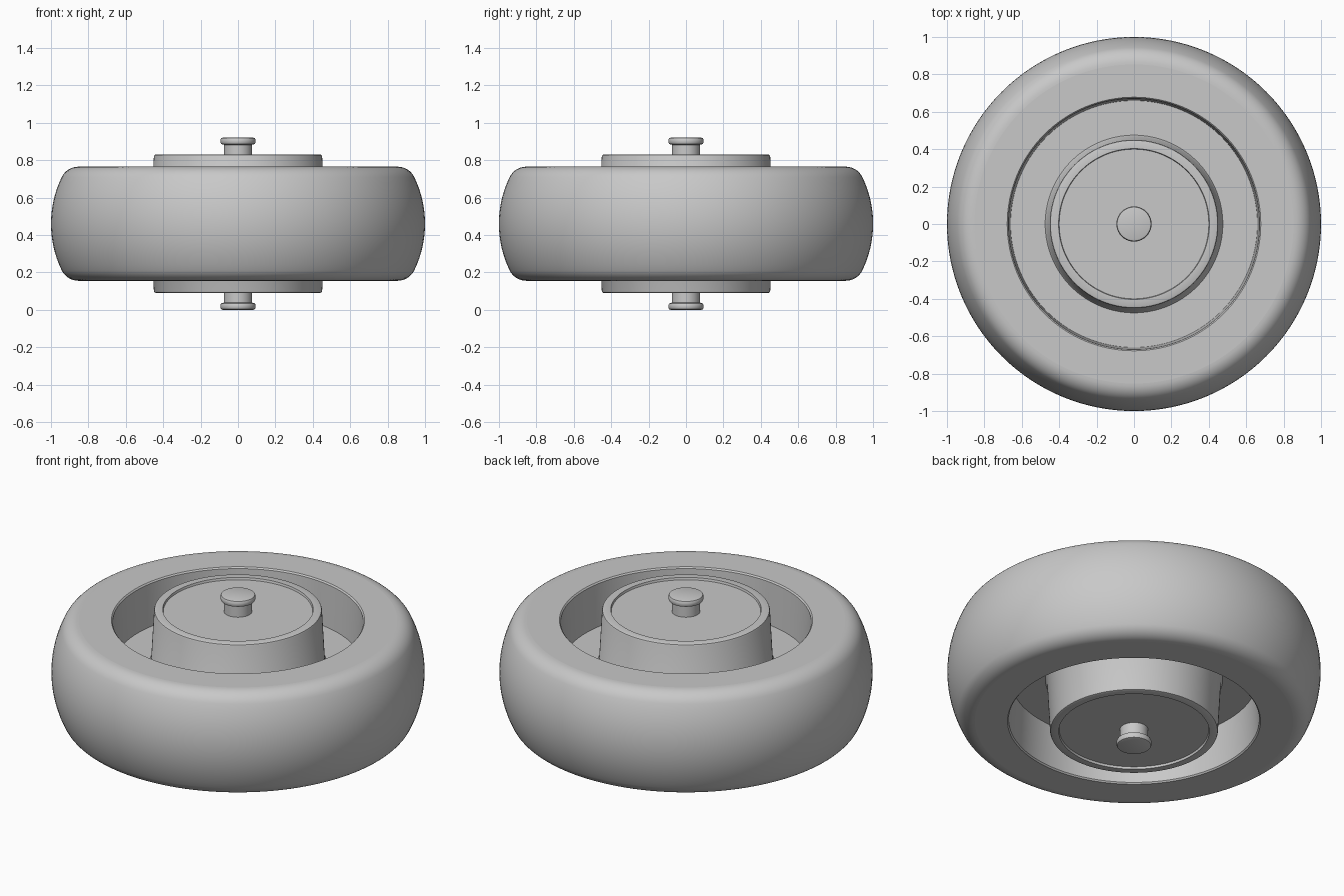
import bpy, bmesh
from math import sin, cos, pi, radians, asin, sqrt

MID = 0.46       # height of the mid plane
SEGMENTS = 128

cube = bpy.data.objects.get("Cube")
if cube:
    bpy.data.objects.remove(cube, do_unlink=True)

grey = bpy.data.materials.new("plain_grey")
grey.use_nodes = True
colour = (0.58, 0.58, 0.58, 1)
grey.diffuse_color = colour
grey.node_tree.nodes["Principled BSDF"].inputs["Base Color"].default_value = colour


def lathe(name, half):
    """Mirror a half profile (radius, height above mid plane), then spin it about z."""
    profile = half + [(r, -h) for r, h in reversed(half) if h > 0]
    bm = bmesh.new()
    verts = [bm.verts.new((r, 0, MID + h)) for r, h in profile]
    loop = verts + verts[:1] if profile[0][0] > 0 else verts
    edges = [bm.edges.new(pair) for pair in zip(loop, loop[1:])]
    bmesh.ops.spin(bm, geom=verts + edges, cent=(0, 0, 0), axis=(0, 0, 1),
                   angle=2 * pi, steps=SEGMENTS)
    bmesh.ops.remove_doubles(bm, verts=bm.verts, dist=1e-4)
    bmesh.ops.recalc_face_normals(bm, faces=bm.faces)
    mesh = bpy.data.meshes.new(name)
    bm.to_mesh(mesh)
    bm.free()
    mesh.materials.append(grey)
    obj = bpy.data.objects.new(name, mesh)
    bpy.context.collection.objects.link(obj)
    bpy.ops.object.select_all(action="DESELECT")
    obj.select_set(True)
    bpy.context.view_layer.objects.active = obj
    bpy.ops.object.shade_smooth_by_angle(angle=radians(30))
    return obj


def arc(r, h, radius, start, end, steps):
    angles = [start + (end - start) * i / steps for i in range(steps + 1)]
    return [(r + radius * cos(a), h + radius * sin(a)) for a in angles]


# Tyre: rounded shoulder blending into a shallow crown
crown, shoulder, edge = 0.57, 0.1, 0.305
centre_h = edge - shoulder
lean = asin(centre_h / (crown - shoulder))
centre_r = 1 - crown + sqrt((crown - shoulder) ** 2 - centre_h ** 2)
tyre = arc(centre_r, centre_h, shoulder, pi / 2, lean, 8)
tyre += arc(1 - crown, 0, crown, lean, 0, 8)[1:]
lathe("tyre", tyre)

# Rim with tapered recess walls and a thin centre web
lathe("rim", [(centre_r, edge), (0.678, edge), (0.671, 0.297),
              (0.66, 0.05), (0.3, 0.05)])

# Hub: tapered boss with a bevelled lip and sunken cap
lathe("hub", [(0, 0.357), (0.4, 0.357), (0.403, 0.37), (0.44, 0.37),
              (0.447, 0.367), (0.45, 0.36), (0.466, 0.065), (0.475, 0.05)])

# Axle with a button head at each end
lathe("axle", [(0, 0.46), (0.082, 0.46), (0.09, 0.457), (0.094, 0.448),
               (0.094, 0.434), (0.09, 0.426), (0.075, 0.422), (0.075, 0.3)])
